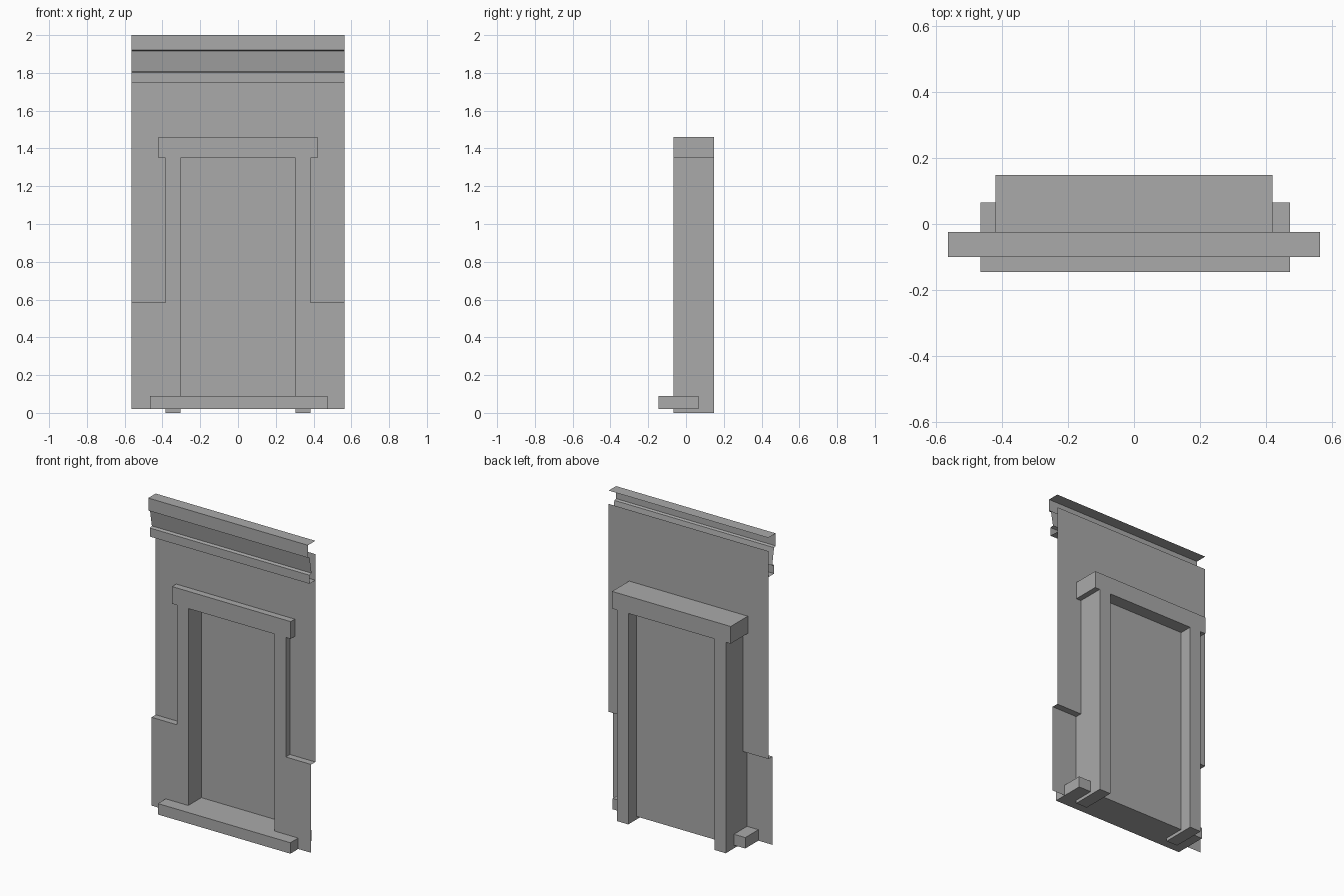
import bpy
import bmesh
from mathutils import Vector

cube = bpy.data.objects.get("Cube")
if cube:
    bpy.data.objects.remove(cube, do_unlink=True)

grey = bpy.data.materials.new("plain grey")
grey.use_nodes = True
colour = (0.4, 0.4, 0.4, 1)
grey.diffuse_color = colour
grey.node_tree.nodes["Principled BSDF"].inputs["Base Color"].default_value = colour

# Shared dimensions
HALF = 0.565          # half width of the wall
WALL_Y = -0.025       # upper wall plane
FRONT_Y = -0.067      # front of frame and wainscot
BACK_Y = 0.148        # back of frame
DOOR_Y = 0.066        # recessed door plane
JAMB, INNER, HEAD = 0.385, 0.305, 0.42
BASE, LEDGE, LINTEL = 0.02, 0.585, 1.35


def finish(name, bm):
    mesh = bpy.data.meshes.new(name)
    bm.to_mesh(mesh)
    bm.free()
    mesh.materials.append(grey)
    obj = bpy.data.objects.new(name, mesh)
    bpy.context.collection.objects.link(obj)
    return obj


def sheet(name, profile, x0, x1):
    """Open (y, z) profile, listed from top to bottom, swept along x."""
    bm = bmesh.new()
    rows = [[bm.verts.new((x, y, z)) for x in (x0, x1)] for y, z in profile]
    for (a, b), (c, d) in zip(rows, rows[1:]):
        bm.faces.new((a, c, d, b))
    return finish(name, bm)


def prism(name, outline, y0, y1):
    """Closed (x, z) outline extruded along y."""
    bm = bmesh.new()
    face = bm.faces.new([bm.verts.new((x, y0, z)) for x, z in outline])
    new = bmesh.ops.extrude_face_region(bm, geom=[face], use_keep_orig=True)
    verts = [g for g in new["geom"] if isinstance(g, bmesh.types.BMVert)]
    bmesh.ops.translate(bm, verts=verts, vec=Vector((0, y1 - y0, 0)))
    bmesh.ops.recalc_face_normals(bm, faces=bm.faces)
    return finish(name, bm)


# Wall above the door, and narrow walls with stepped wainscot on each side
sheet("upper_wall", [(WALL_Y, 1.915), (WALL_Y, 1.40)], -HALF, HALF)
for side, x0, x1 in (("right", -HALF, -JAMB), ("left", JAMB, HALF)):
    sheet(side + "_wall", [(WALL_Y, 1.40), (WALL_Y, LEDGE)], x0, x1)
    sheet(side + "_wainscot",
          [(WALL_Y, LEDGE), (FRONT_Y, LEDGE), (FRONT_Y, BASE)], x0, x1)

# Cornice with open ends and open back
sheet("cornice",
      [(WALL_Y, 2.0), (-0.10, 2.0), (-0.10, 1.92), (-0.083, 1.915),
       (-0.064, 1.808), (-0.085, 1.803), (-0.085, 1.748), (WALL_Y, 1.748)],
      -HALF, HALF)

# Door frame: two jambs and a wider lintel in one outline
half = [(INNER, LINTEL), (INNER, 0), (JAMB, 0), (JAMB, LINTEL),
        (HEAD, LINTEL), (HEAD, 1.46)]
prism("door_frame", half + [(-x, z) for x, z in reversed(half)],
      FRONT_Y, BACK_Y)

# Door panel and doorstep
sheet("door_panel", [(DOOR_Y, LINTEL), (DOOR_Y, BASE)], -INNER, INNER)
prism("doorstep", [(-0.465, BASE), (0.473, BASE), (0.473, 0.09), (-0.465, 0.09)],
      -0.146, 0.065)
